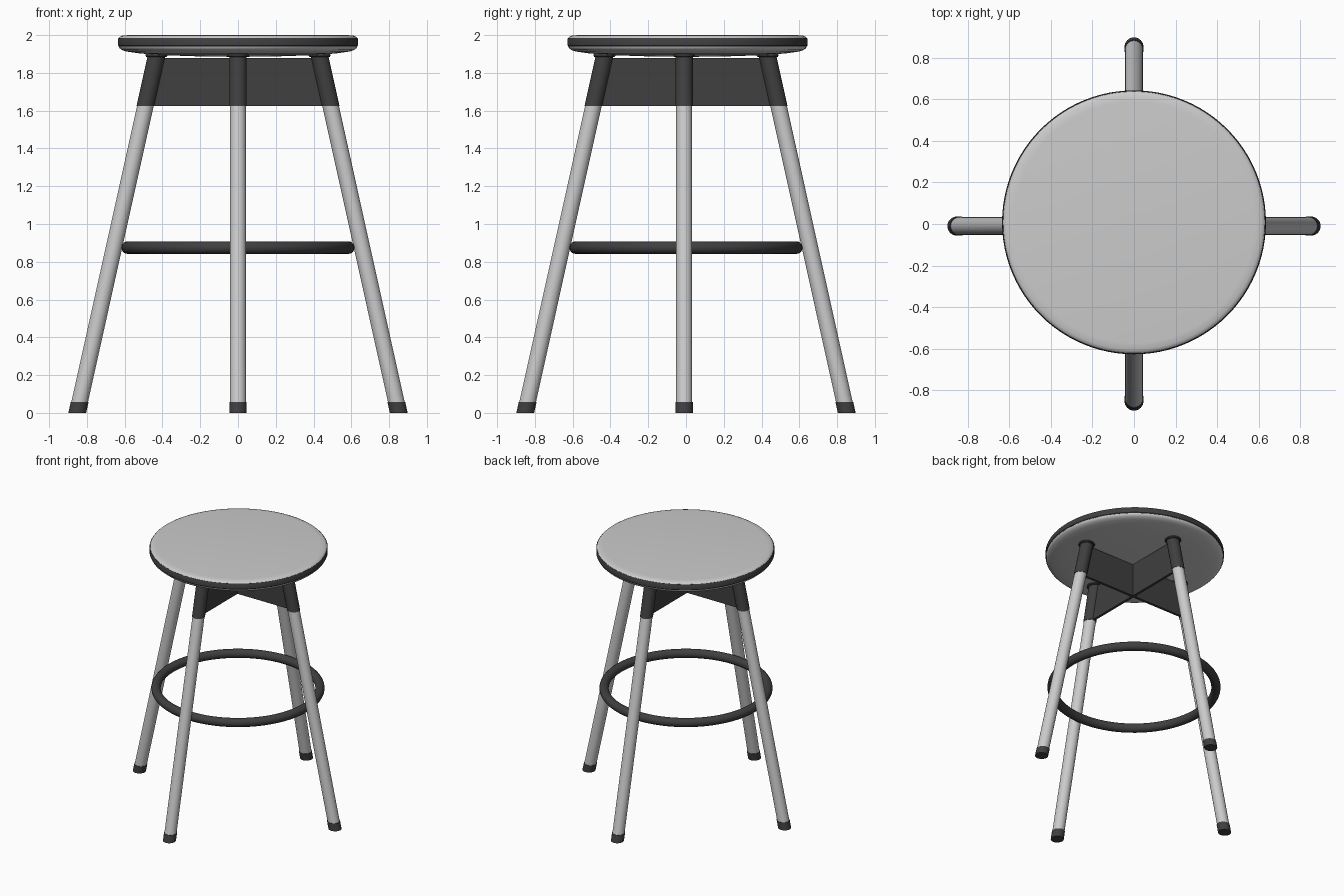
import bpy, bmesh, math

if "Cube" in bpy.data.objects:
    bpy.data.objects.remove(bpy.data.objects["Cube"])

dark = bpy.data.materials.new("dark_grey")
dark.diffuse_color = (0.05, 0.05, 0.05, 1)
dark.use_nodes = True
dark.node_tree.nodes["Principled BSDF"].inputs["Base Color"].default_value = dark.diffuse_color


def finish(name, bm, mat=None, smooth=True):
    bmesh.ops.recalc_face_normals(bm, faces=bm.faces)
    mesh = bpy.data.meshes.new(name)
    bm.to_mesh(mesh)
    bm.free()
    ob = bpy.data.objects.new(name, mesh)
    bpy.context.collection.objects.link(ob)
    if mat:
        mesh.materials.append(mat)
    if smooth:
        bpy.ops.object.select_all(action='DESELECT')
        ob.select_set(True)
        bpy.context.view_layer.objects.active = ob
        bpy.ops.object.shade_smooth_by_angle(angle=math.radians(35))
    return ob


def loft(rings, closed=False):
    """Skin a list of vertex rings; cap the ends unless the loop closes."""
    bm = bmesh.new()
    vs = [[bm.verts.new(p) for p in ring] for ring in rings]
    n = len(rings[0])
    pairs = list(zip(vs, vs[1:])) + ([(vs[-1], vs[0])] if closed else [])
    for a, b in pairs:
        for i in range(n):
            j = (i + 1) % n
            bm.faces.new((a[i], a[j], b[j], b[i]))
    if not closed:
        bm.faces.new(vs[0])
        bm.faces.new(vs[-1])
    return bm


def circle(cx, cy, z, rx, ry, n):
    return [(cx + rx * math.cos(2 * math.pi * i / n),
             cy + ry * math.sin(2 * math.pi * i / n), z) for i in range(n)]


def lathe(name, profile, mat=None, n=96, cy=0.0):
    return finish(name, loft([circle(0, cy, z, r, r, n) for r, z in profile]), mat)


# Seat: shallow domed underside, dark edge band, softly rounded top
SEAT_Y = 0.008
lathe("seat_underside", [(0.02, 1.885), (0.2, 1.887), (0.4, 1.894), (0.52, 1.903),
                         (0.59, 1.913), (0.617, 1.922), (0.628, 1.932), (0.631, 1.942)], cy=SEAT_Y)
lathe("seat_edge_band", [(0.631, 1.94), (0.635, 1.945), (0.635, 1.98), (0.631, 1.986)],
      dark, cy=SEAT_Y)
lathe("seat_top", [(0.631, 1.984), (0.626, 1.991), (0.612, 1.997), (0.58, 2.0), (0.02, 2.0)],
      cy=SEAT_Y)

# Legs: leaning tubes with horizontal cuts, dark feet, sleeves and collars
SLOPE = 0.222
STRETCH = math.sqrt(1 + SLOPE ** 2)


def lean(z):
    return 0.851 - SLOPE * z


def leg_tube(name, sections, mat, turn, shift):
    rings = [circle(lean(z), 0, z, r * STRETCH, r, 32) for z, r in sections]
    ob = finish(name, loft(rings), mat)
    ob.rotation_euler.z = turn
    ob.location.y = shift


for k, side in enumerate(("right", "back", "left", "front")):
    turn = k * math.pi / 2
    shift = -0.01 if k % 2 == 0 else 0.0
    leg_tube(side + "_leg", [(0.05, 0.043), (1.64, 0.043)], None, turn, shift)
    leg_tube(side + "_foot", [(0, 0.046), (0.058, 0.046)], dark, turn, shift)
    leg_tube(side + "_leg_sleeve", [(1.625, 0.046), (1.905, 0.046)], dark, turn, shift)
    leg_tube(side + "_leg_collar", [(1.885, 0.052), (1.89, 0.057), (1.907, 0.057)],
             dark, turn, shift)

# Crossed brace plates under the seat
for k, name in enumerate(("side_to_side_brace", "front_to_back_brace")):
    z0, z1, t = 1.625, 1.88, 0.01
    rings = [[(-lean(z), -t, z), (lean(z), -t, z), (lean(z), t, z), (-lean(z), t, z)]
             for z in (z0, z1)]
    ob = finish(name, loft(rings), dark, smooth=False)
    ob.rotation_euler.z = k * math.pi / 2
    ob.location.y = -0.01 if k == 0 else 0.0

# Round foot ring just inside the legs
bm = loft([circle(0, 0, 0.875 + 0.033 * math.sin(a), 0.584 + 0.033 * math.cos(a),
                  0.584 + 0.033 * math.cos(a), 96)
           for a in (2 * math.pi * i / 20 for i in range(20))], closed=True)
finish("foot_ring", bm, dark)
